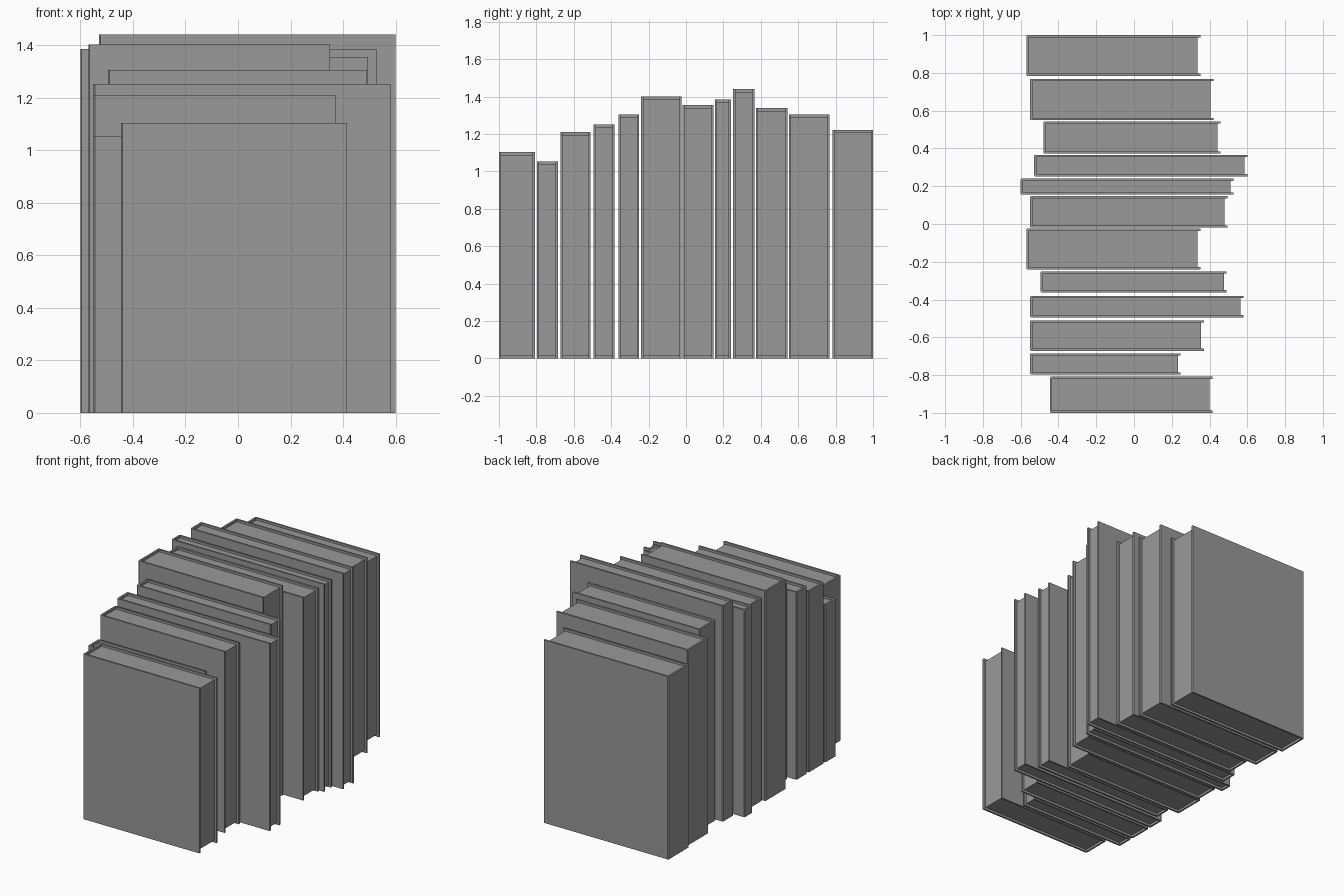
import bpy, bmesh

if "Cube" in bpy.data.objects:
    bpy.data.objects.remove(bpy.data.objects["Cube"])

T = 0.012      # cover thickness
INSET = 0.015  # how far the pages sit inside the cover
C = 0.005      # chamfer along the spine

# x_min, x_max, y_min, y_max, height
BOOKS = [
    (-0.445, 0.415, -1.000, -0.808, 1.103),
    (-0.550, 0.247, -0.797, -0.685, 1.053),
    (-0.550, 0.371, -0.672, -0.510, 1.210),
    (-0.550, 0.580, -0.494, -0.381, 1.252),
    (-0.495, 0.491, -0.362, -0.251, 1.305),
    (-0.570, 0.351, -0.240, -0.024, 1.402),
    (-0.550, 0.494, -0.019, 0.148, 1.355),
    (-0.600, 0.527, 0.155, 0.240, 1.385),
    (-0.529, 0.600, 0.252, 0.366, 1.440),
    (-0.480, 0.457, 0.373, 0.543, 1.338),
    (-0.550, 0.421, 0.550, 0.768, 1.305),
    (-0.570, 0.351, 0.784, 1.000, 1.222),
]

# Dark grey shared by covers and pages
grey = bpy.data.materials.new("dark_grey")
grey.diffuse_color = (0.32, 0.32, 0.32, 1)
grey.use_nodes = True
grey.node_tree.nodes["Principled BSDF"].inputs["Base Color"].default_value = grey.diffuse_color


def extrude_profile(name, points, z0, z1):
    bm = bmesh.new()
    face = bm.faces.new([bm.verts.new((x, y, z0)) for x, y in points])
    res = bmesh.ops.extrude_face_region(bm, geom=[face])
    verts = [v for v in res["geom"] if isinstance(v, bmesh.types.BMVert)]
    bmesh.ops.translate(bm, verts=verts, vec=(0, 0, z1 - z0))
    bmesh.ops.recalc_face_normals(bm, faces=bm.faces)
    mesh = bpy.data.meshes.new(name)
    bm.to_mesh(mesh)
    bm.free()
    mesh.materials.append(grey)
    obj = bpy.data.objects.new(name, mesh)
    bpy.context.collection.objects.link(obj)
    return obj


for i, (x0, x1, y0, y1, h) in enumerate(BOOKS, 1):
    # U-shaped hard cover with the spine on the left
    extrude_profile(f"book_cover_{i:02d}", [
        (x1, y0), (x1, y0 + T), (x0 + T, y0 + T), (x0 + T, y1 - T),
        (x1, y1 - T), (x1, y1), (x0 + C, y1), (x0, y1 - C),
        (x0, y0 + C), (x0 + C, y0)], 0, h)
    # Page block, recessed at the top, bottom and fore edge
    xa, xb, ya, yb = x0 + T, x1 - INSET, y0 + T, y1 - T
    extrude_profile(f"book_pages_{i:02d}",
                    [(xa, ya), (xb, ya), (xb, yb), (xa, yb)],
                    INSET, h - INSET)
